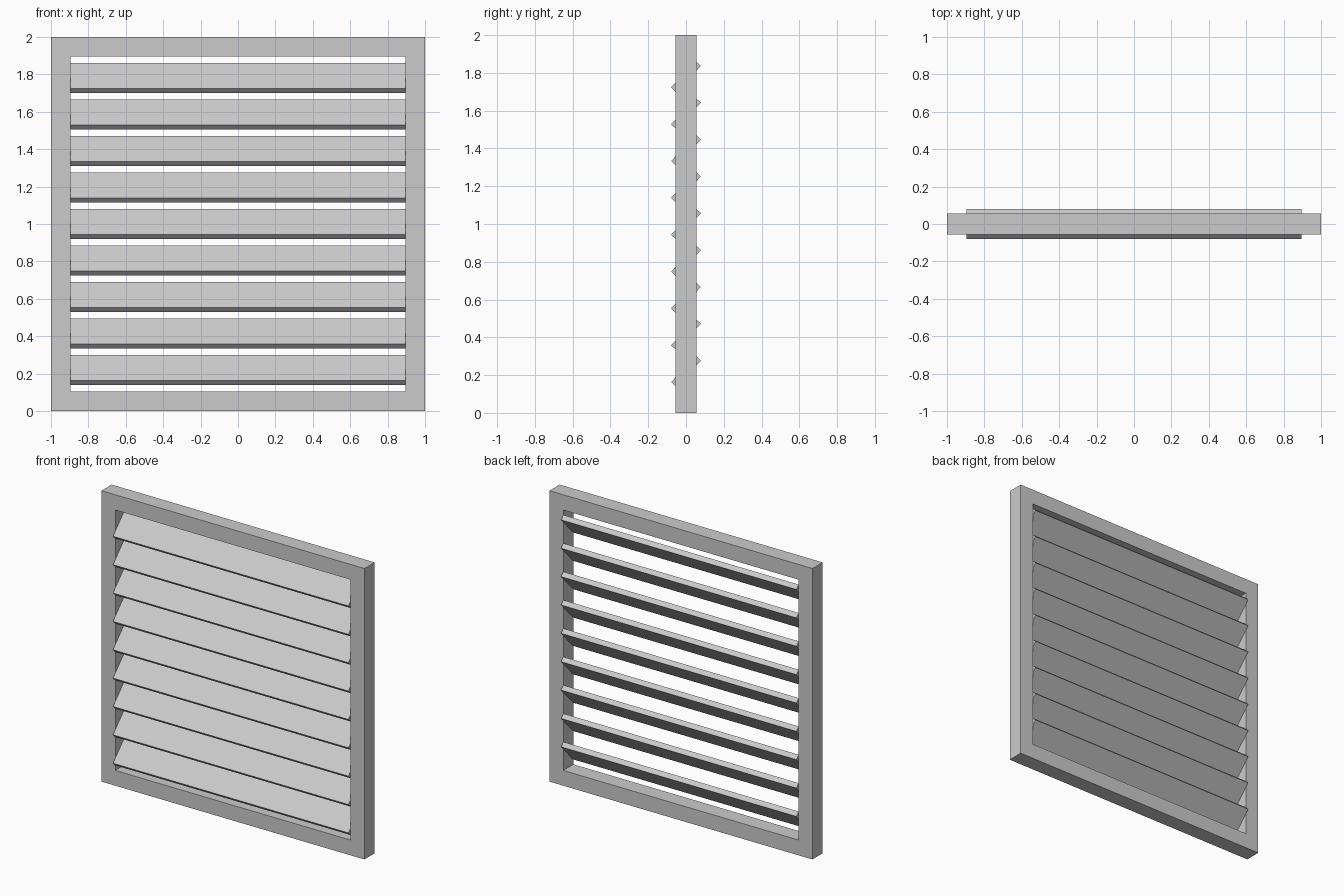
import bpy, bmesh, math

if "Cube" in bpy.data.objects:
    bpy.data.objects.remove(bpy.data.objects["Cube"])

HALF_Y = 0.055      # frame half depth
B = 0.105           # frame border width
PITCH = 0.195       # slat spacing


def new_object(name, bm):
    bmesh.ops.recalc_face_normals(bm, faces=bm.faces)
    mesh = bpy.data.meshes.new(name)
    bm.to_mesh(mesh)
    bm.free()
    ob = bpy.data.objects.new(name, mesh)
    bpy.context.collection.objects.link(ob)
    return ob


# Frame: a flat rectangular ring extruded through its depth
def ring(bm, inset, y):
    pts = [(-1, 0, 1, 1), (1, 0, -1, 1), (1, 2, -1, -1), (-1, 2, 1, -1)]
    return [bm.verts.new((x + dx * inset, y, z + dz * inset)) for x, z, dx, dz in pts]


bm = bmesh.new()
loops = [ring(bm, 0, -HALF_Y), ring(bm, B, -HALF_Y), ring(bm, B, HALF_Y), ring(bm, 0, HALF_Y)]
for k in range(4):
    a, b = loops[k], loops[(k + 1) % 4]
    for i in range(4):
        j = (i + 1) % 4
        bm.faces.new((a[i], a[j], b[j], b[i]))
new_object("outer_frame", bm)

# Slats: tilted boards, front edge low, repeated upward
bm = bmesh.new()
bmesh.ops.create_cube(bm, size=1)
bmesh.ops.scale(bm, vec=(2 - 2 * B, 0.191, 0.035), verts=bm.verts)
slat = new_object("slat_1", bm)
for i in range(9):
    ob = slat if i == 0 else bpy.data.objects.new(f"slat_{i + 1}", slat.data)
    if i:
        bpy.context.collection.objects.link(ob)
    ob.location = (0, 0, 1 + (i - 4) * PITCH)
    ob.rotation_euler.x = math.radians(46)
